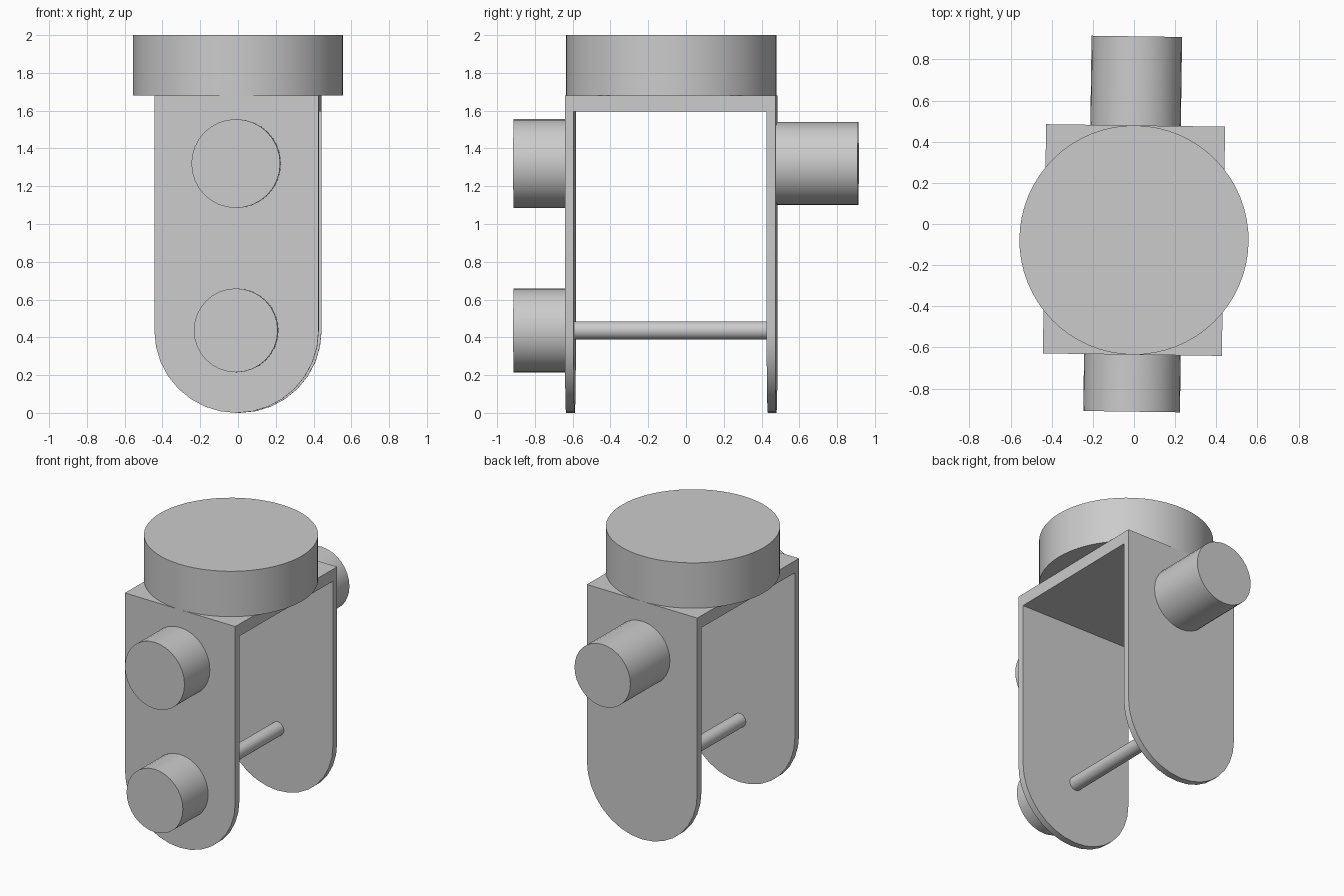
import bpy, bmesh, math
from mathutils import Matrix

cube = bpy.data.objects.get("Cube")
if cube:
    bpy.data.objects.remove(cube, do_unlink=True)

grey = bpy.data.materials.new("plain grey")
grey.use_nodes = True
colour = (0.6, 0.6, 0.6, 1)
grey.diffuse_color = colour
grey.node_tree.nodes["Principled BSDF"].inputs["Base Color"].default_value = colour

# The whole bracket is turned very slightly about the vertical axis
PLACE = Matrix.Translation((0, -0.078, 0)) @ Matrix.Rotation(math.radians(-0.8), 4, "Z")
HALF_W, HALF_D, WALL = 0.435, 0.557, 0.046
PLATE_BOTTOM, PLATE_TOP = 1.595, 1.68
SEGMENTS = 32


def finish(name, bm):
    bmesh.ops.recalc_face_normals(bm, faces=bm.faces)
    mesh = bpy.data.meshes.new(name)
    bm.to_mesh(mesh)
    bm.free()
    mesh.materials.append(grey)
    obj = bpy.data.objects.new(name, mesh)
    obj.matrix_world = PLACE
    bpy.context.collection.objects.link(obj)
    bpy.ops.object.select_all(action="DESELECT")
    obj.select_set(True)
    bpy.context.view_layer.objects.active = obj
    bpy.ops.object.shade_smooth_by_angle(angle=math.radians(30))


def cylinder_y(name, z, radius, y0, y1):
    bm = bmesh.new()
    turn = Matrix.Translation((0, (y0 + y1) / 2, z)) @ Matrix.Rotation(math.pi / 2, 4, "X")
    bmesh.ops.create_cone(bm, cap_ends=True, segments=SEGMENTS, radius1=radius,
                          radius2=radius, depth=y1 - y0, matrix=turn)
    finish(name, bm)


def side_plate(name, y0, y1):
    # Straight top, half-round bottom, extruded through its thickness
    half = SEGMENTS // 2
    outline = [(-HALF_W, PLATE_TOP)]
    for i in range(half + 1):
        a = math.pi + math.pi * i / half
        outline.append((HALF_W * math.cos(a), HALF_W + HALF_W * math.sin(a)))
    outline.append((HALF_W, PLATE_TOP))
    bm = bmesh.new()
    face = bm.faces.new([bm.verts.new((x, y0, z)) for x, z in outline])
    result = bmesh.ops.extrude_face_region(bm, geom=[face], use_keep_orig=True)
    verts = [v for v in result["geom"] if isinstance(v, bmesh.types.BMVert)]
    bmesh.ops.translate(bm, verts=verts, vec=(0, y1 - y0, 0))
    finish(name, bm)


# Fork: two hanging plates joined by a top plate
side_plate("front_plate", -HALF_D, -HALF_D + WALL)
side_plate("back_plate", HALF_D - WALL, HALF_D)
bm = bmesh.new()
bmesh.ops.create_cube(bm, size=1, matrix=Matrix.Translation((0, 0, (PLATE_BOTTOM + PLATE_TOP) / 2))
                      @ Matrix.Diagonal((2 * HALF_W, 2 * (HALF_D - WALL), PLATE_TOP - PLATE_BOTTOM, 1)))
finish("top_plate", bm)

# Round cap on top
bm = bmesh.new()
bmesh.ops.create_cone(bm, cap_ends=True, segments=SEGMENTS * 2, radius1=HALF_D, radius2=HALF_D,
                      depth=2 - PLATE_TOP, matrix=Matrix.Translation((0, 0, 1 + PLATE_TOP / 2)))
finish("top_disc", bm)

# Stubs and cross rod
cylinder_y("front_upper_stub", 1.32, 0.235, -0.834, -HALF_D)
cylinder_y("front_lower_stub", 0.437, 0.222, -0.834, -HALF_D)
cylinder_y("back_stub", 1.32, 0.22, HALF_D, 0.99)
cylinder_y("cross_rod", 0.437, 0.048, -HALF_D + WALL, HALF_D - WALL)
